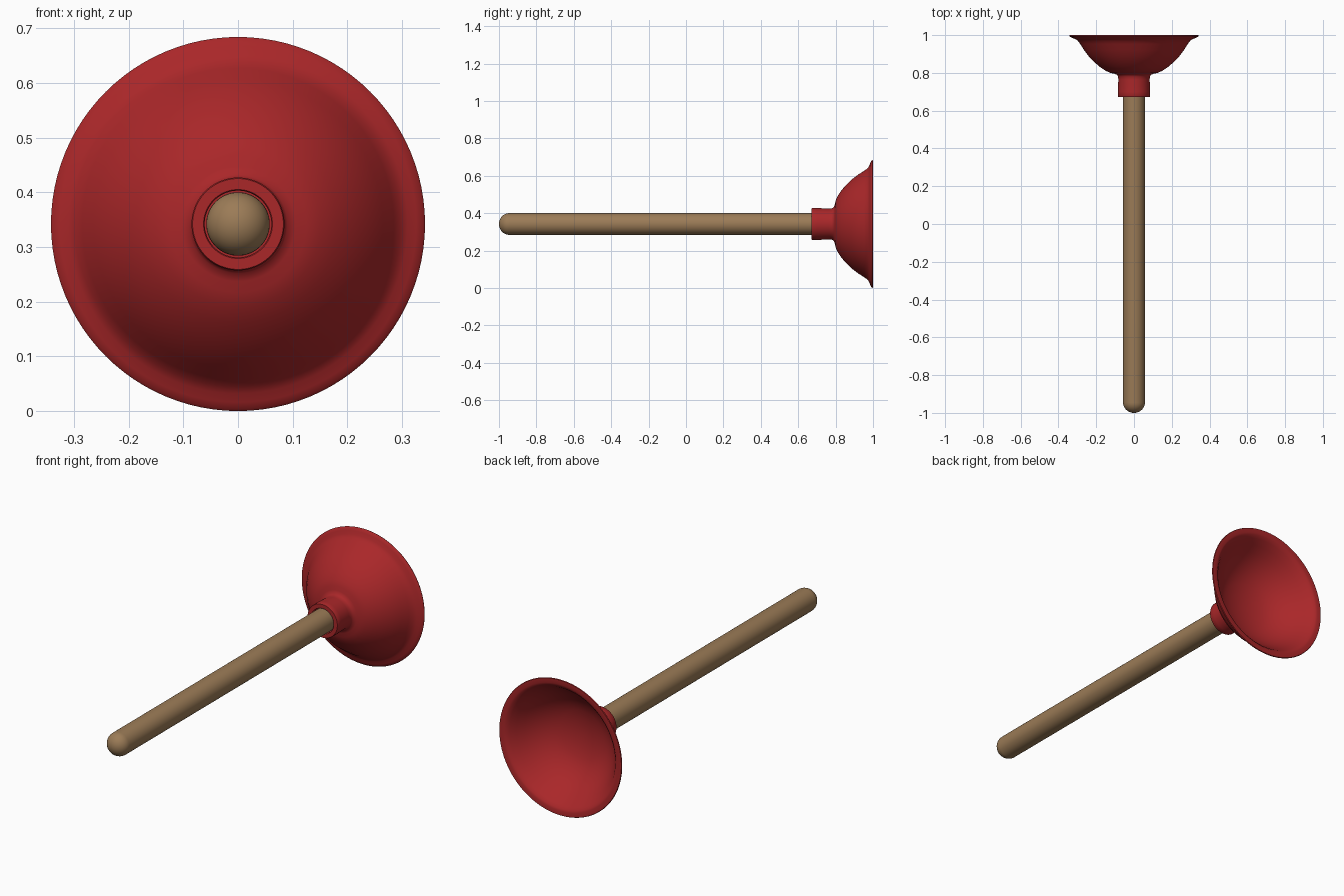
import bpy, bmesh, math

if "Cube" in bpy.data.objects:
    bpy.data.objects.remove(bpy.data.objects["Cube"])

AXIS_Z = 0.342
SEGMENTS = 96


def material(name, rgb):
    m = bpy.data.materials.new(name)
    m.diffuse_color = (*rgb, 1)
    m.use_nodes = True
    m.node_tree.nodes["Principled BSDF"].inputs["Base Color"].default_value = m.diffuse_color
    return m


def lathe(name, profile, mat, angle):
    """Revolve (radius, y) points around the plunger's long axis."""
    bm = bmesh.new()
    rings = []
    for r, y in profile:
        if r == 0:
            rings.append([bm.verts.new((0, y, AXIS_Z))] * SEGMENTS)
        else:
            rings.append([bm.verts.new((r * math.cos(a), y, AXIS_Z + r * math.sin(a)))
                          for a in (math.tau * i / SEGMENTS for i in range(SEGMENTS))])
    for a, b in zip(rings, rings[1:]):
        for i in range(SEGMENTS):
            j = (i + 1) % SEGMENTS
            bm.faces.new(dict.fromkeys((a[i], a[j], b[j], b[i])))
    bmesh.ops.recalc_face_normals(bm, faces=bm.faces)
    mesh = bpy.data.meshes.new(name)
    bm.to_mesh(mesh)
    bm.free()
    mesh.materials.append(mat)
    obj = bpy.data.objects.new(name, mesh)
    bpy.context.collection.objects.link(obj)
    bpy.ops.object.select_all(action='DESELECT')
    obj.select_set(True)
    bpy.context.view_layer.objects.active = obj
    bpy.ops.object.shade_smooth_by_angle(angle=math.radians(angle))
    return obj


red = material("red rubber", (0.40, 0.02, 0.022))
wood = material("brown wood", (0.33, 0.20, 0.095))

# Wooden handle with a rounded end
R = 0.058
cap = [(R * math.sin(t), -0.945 - 0.055 * math.cos(t))
       for t in (math.pi / 2 * i / 10 for i in range(1, 11))]
lathe("handle", [(0, -1.0)] + cap + [(R, 0.76), (0, 0.76)], wood, 40)

# Rubber cup: socket, collar, dome, flared lip, then the hollow inside
outer = [(0, 0.74), (0.061, 0.74), (0.061, 0.675), (0.063, 0.672), (0.083, 0.672), (0.085, 0.675),
         (0.085, 0.70), (0.083, 0.765), (0.084, 0.78), (0.090, 0.790),
         (0.105, 0.796), (0.125, 0.800), (0.15, 0.811), (0.18, 0.831),
         (0.21, 0.857), (0.24, 0.888), (0.265, 0.922), (0.285, 0.953),
         (0.297, 0.970), (0.310, 0.979), (0.326, 0.985), (0.338, 0.991),
         (0.342, 0.996), (0.340, 1.0)]
inner = [(0.318, 1.0), (0.308, 0.996), (0.295, 0.984), (0.275, 0.957),
         (0.25, 0.923), (0.225, 0.893), (0.195, 0.866), (0.16, 0.842),
         (0.12, 0.825), (0.07, 0.814), (0, 0.806)]
lathe("rubber_cup", outer + inner, red, 50)
